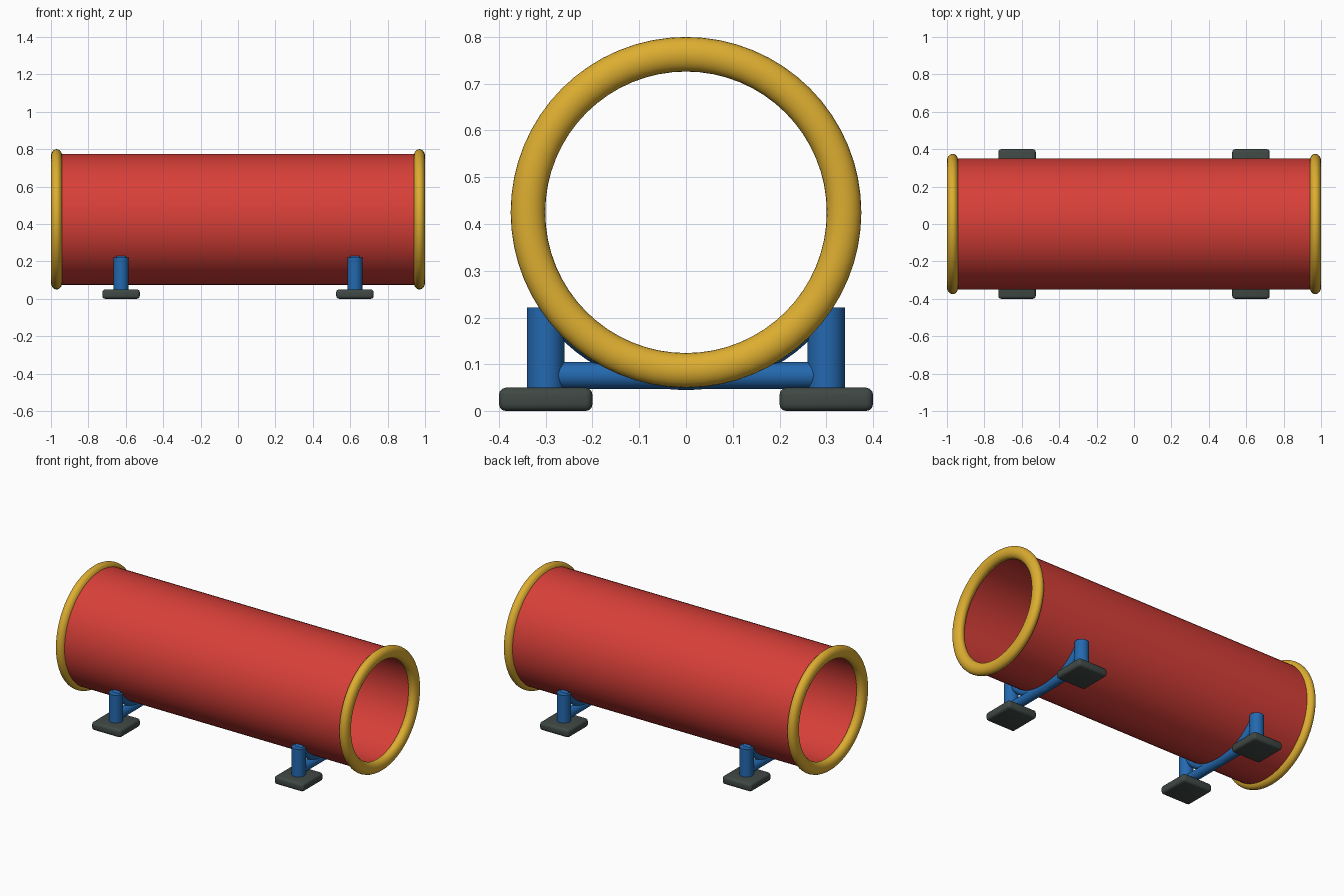
import bpy, bmesh, math
from mathutils import Matrix, Vector

if "Cube" in bpy.data.objects:
    bpy.data.objects.remove(bpy.data.objects["Cube"])

CZ = 0.425  # height of the tunnel axis


def material(name, rgb):
    m = bpy.data.materials.new(name)
    m.diffuse_color = (*rgb, 1)
    m.use_nodes = True
    m.node_tree.nodes["Principled BSDF"].inputs["Base Color"].default_value = m.diffuse_color
    return m


RED = material("red", (0.69, 0.05, 0.04))
YELLOW = material("yellow", (0.72, 0.42, 0.03))
BLUE = material("blue", (0.017, 0.14, 0.43))
DARK = material("dark grey", (0.05, 0.065, 0.058))


def finish(name, bm, mat, angle=40):
    bmesh.ops.recalc_face_normals(bm, faces=bm.faces)
    me = bpy.data.meshes.new(name)
    bm.to_mesh(me)
    bm.free()
    me.materials.append(mat)
    ob = bpy.data.objects.new(name, me)
    bpy.context.collection.objects.link(ob)
    bpy.ops.object.select_all(action='DESELECT')
    ob.select_set(True)
    bpy.context.view_layer.objects.active = ob
    bpy.ops.object.shade_smooth_by_angle(angle=math.radians(angle))
    return ob


def lathe(name, profile, mat, steps=64):
    """Spin a closed (x, radius) profile round the tunnel axis."""
    bm = bmesh.new()
    rings = []
    for i in range(steps):
        a = 2 * math.pi * i / steps
        rings.append([bm.verts.new((x, r * math.sin(a), CZ + r * math.cos(a)))
                      for x, r in profile])
    n = len(profile)
    for i in range(steps):
        p, q = rings[i], rings[(i + 1) % steps]
        for j in range(n):
            k = (j + 1) % n
            bm.faces.new((p[j], p[k], q[k], q[j]))
    return finish(name, bm, mat)


def rod(name, path, radius, mat, steps=32):
    """Round rod along a path lying in a plane of constant x."""
    bm = bmesh.new()
    rings = []
    side = Vector((1, 0, 0))
    for i, p in enumerate(path):
        t = (path[min(i + 1, len(path) - 1)] - path[max(i - 1, 0)]).normalized()
        up = t.cross(side)
        rings.append([bm.verts.new(p + radius * (math.cos(a) * side + math.sin(a) * up))
                      for a in (2 * math.pi * k / steps for k in range(steps))])
    for p, q in zip(rings, rings[1:]):
        for k in range(steps):
            m = (k + 1) % steps
            bm.faces.new((p[k], p[m], q[m], q[k]))
    bm.faces.new(rings[0])
    bm.faces.new(rings[-1])
    return finish(name, bm, mat)


# Hollow tunnel
lathe("tunnel_tube", [(-0.97, 0.35), (0.97, 0.35), (0.97, 0.32), (-0.97, 0.32)], RED)

# Padded end rings with an oval section
for side, label in ((-1, "left"), (1, "right")):
    oval = [(side * 0.97 + 0.03 * math.cos(a), 0.338 + 0.037 * math.sin(a))
            for a in (2 * math.pi * k / 24 for k in range(24))]
    lathe(f"{label}_end_ring", oval, YELLOW)

# Two cradles: saddle, crossbar, posts and feet
for x, label in ((-0.625, "left"), (0.625, "right")):
    arc = []
    for i in range(33):
        a = math.radians(-146 + 112 * i / 32)
        arc.append(Vector((x, 0.355 * math.cos(a), CZ + 0.355 * math.sin(a))))
    rod(f"{label}_saddle", arc, 0.025, BLUE)
    rod(f"{label}_crossbar", [Vector((x, -0.3, 0.076)), Vector((x, 0.3, 0.076))], 0.029, BLUE)
    for y, end in ((-0.3, "front"), (0.3, "back")):
        rod(f"{label}_{end}_post", [Vector((x, y, 0.04)), Vector((x, y, 0.221))], 0.04, BLUE)
        bm = bmesh.new()
        bmesh.ops.create_cube(bm, size=1, matrix=Matrix.Translation((x, y, 0.025))
                              @ Matrix.Diagonal((0.2, 0.2, 0.05, 1)))
        bmesh.ops.bevel(bm, geom=bm.edges[:], offset=0.015, segments=3,
                        profile=0.5, affect='EDGES')
        finish(f"{label}_{end}_foot", bm, DARK)
